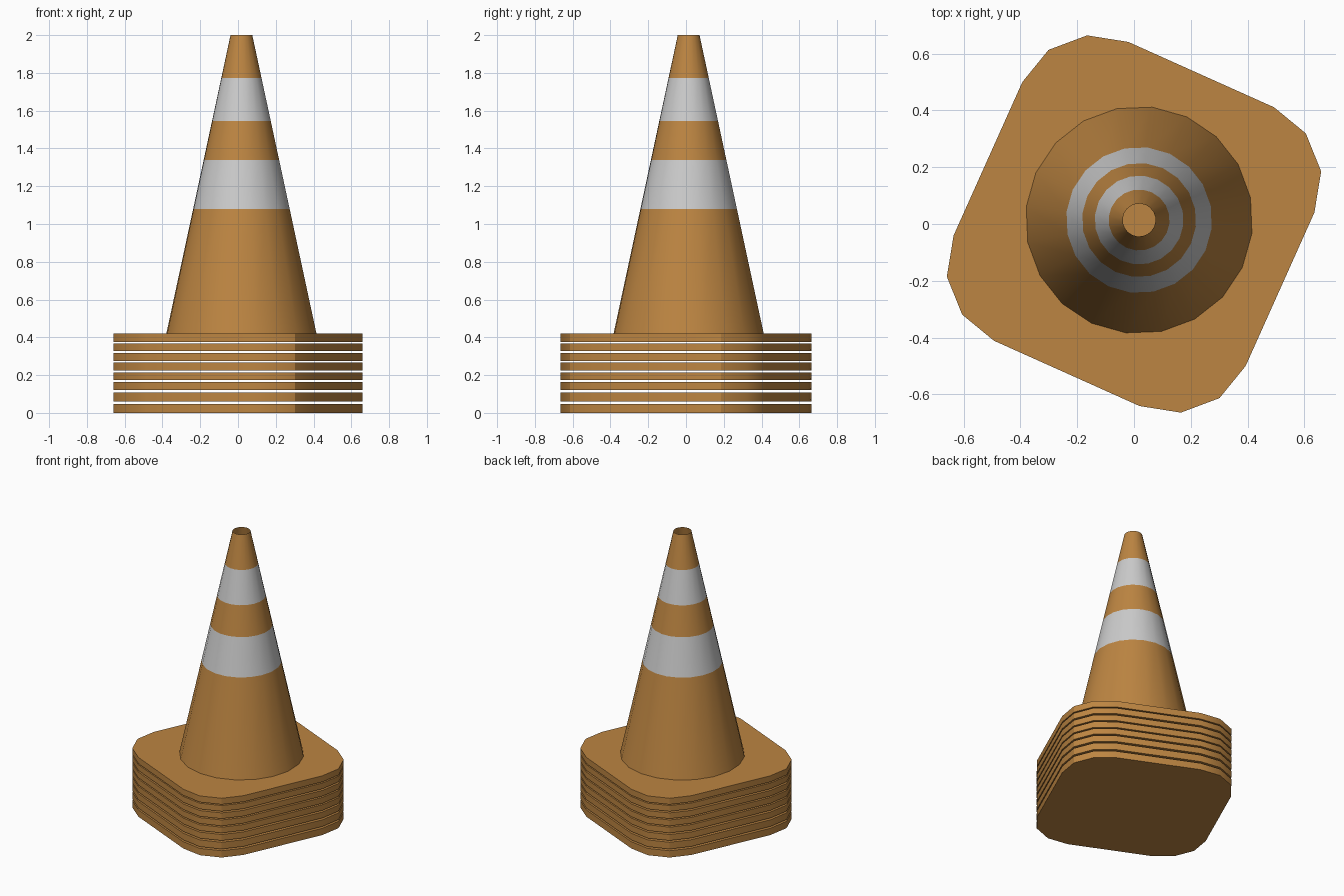
import bpy, bmesh
from math import cos, sin, radians

if "Cube" in bpy.data.objects:
    bpy.data.objects.remove(bpy.data.objects["Cube"])


def material(name, rgb):
    m = bpy.data.materials.new(name)
    m.diffuse_color = (*rgb, 1)
    m.use_nodes = True
    m.node_tree.nodes["Principled BSDF"].inputs["Base Color"].default_value = m.diffuse_color
    return m


orange = material("orange", (0.507, 0.235, 0.054))
white = material("white", (0.8, 0.8, 0.8))


def finish(bm, name, mats):
    bmesh.ops.recalc_face_normals(bm, faces=bm.faces)
    me = bpy.data.meshes.new(name)
    bm.to_mesh(me)
    bm.free()
    ob = bpy.data.objects.new(name, me)
    bpy.context.collection.objects.link(ob)
    for m in mats:
        me.materials.append(m)
    bpy.ops.object.select_all(action='DESELECT')
    ob.select_set(True)
    bpy.context.view_layer.objects.active = ob
    bpy.ops.object.shade_smooth_by_angle(angle=radians(30))
    return ob


# Rounded square base outline: two corners, repeated by a half turn
half = [(0.493, 0.411), (0.605, 0.319), (0.659, 0.185), (0.635, 0.04),
        (0.393, -0.5), (0.301, -0.613), (0.165, -0.664), (0.02, -0.641)]
outline = half + [(-x, -y) for x, y in half]

# Stack of eight separate base plates: bottom and top heights
plates = [(0, 0.048), (0.06, 0.108), (0.12, 0.163), (0.174, 0.215),
          (0.224, 0.266), (0.275, 0.316), (0.327, 0.368), (0.376, 0.42)]
for i, (bottom, top) in enumerate(plates):
    bm = bmesh.new()
    face = bm.faces.new([bm.verts.new((x, y, bottom)) for x, y in outline])
    ext = bmesh.ops.extrude_face_region(bm, geom=[face], use_keep_orig=True)
    for v in ext["geom"]:
        if isinstance(v, bmesh.types.BMVert):
            v.co.z = top
    finish(bm, f"base_plate_{i + 1}", [orange])

# Open striped cone on top of the stack
SIDES, CX, CY = 20, 0.018, 0.014
levels = [0.42, 1.08, 1.34, 1.545, 1.772, 2.0]
bm = bmesh.new()
rings = []
for z in levels:
    r = 0.4 + (0.058 - 0.4) * (z - 0.42) / 1.58
    angles = [radians(11.3 + 360 * k / SIDES) for k in range(SIDES)]
    rings.append([bm.verts.new((CX + r * cos(a), CY + r * sin(a), z)) for a in angles])
for i in range(len(levels) - 1):
    for k in range(SIDES):
        n = (k + 1) % SIDES
        f = bm.faces.new((rings[i][k], rings[i][n], rings[i + 1][n], rings[i + 1][k]))
        f.material_index = i % 2
finish(bm, "striped_cone", [orange, white])
